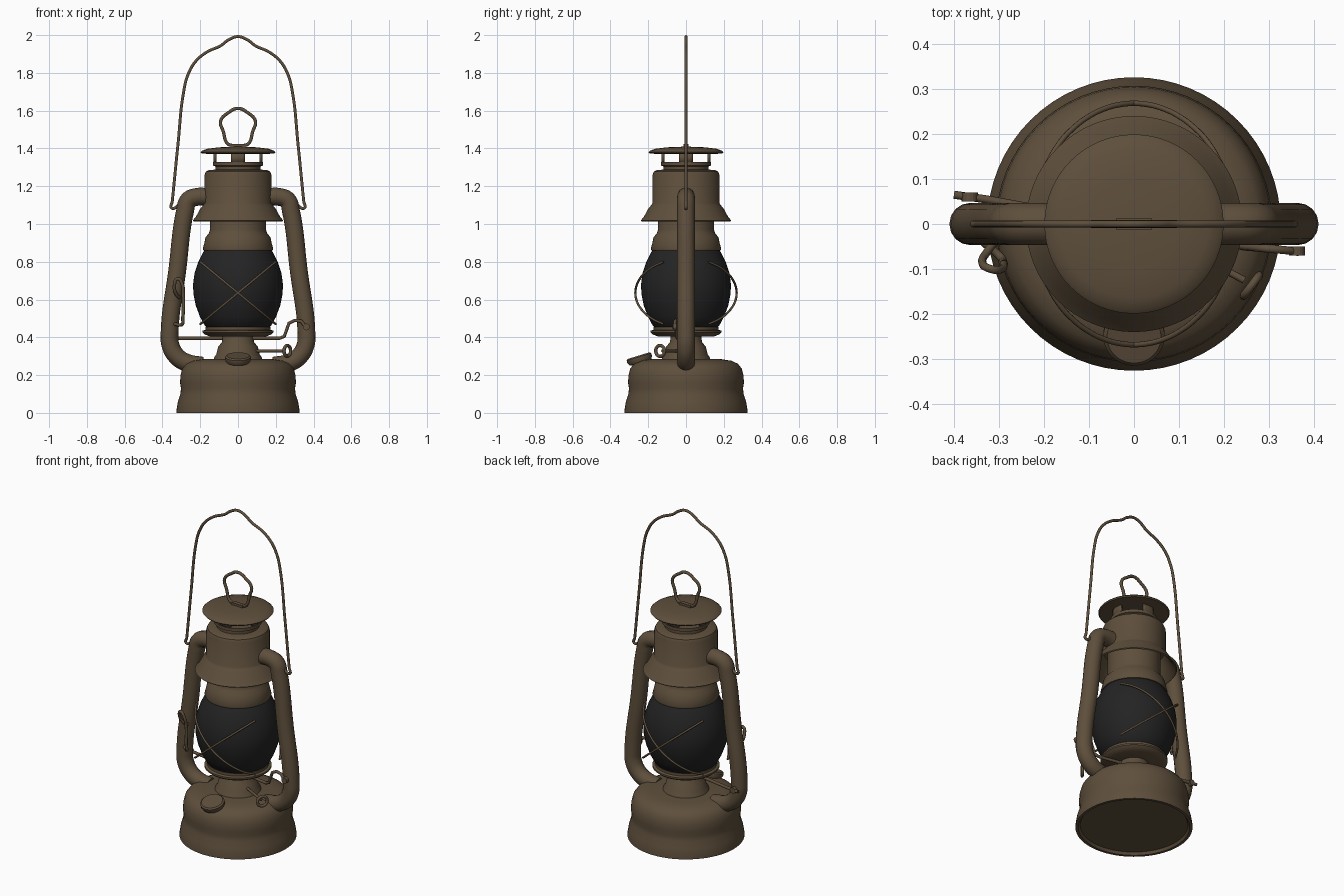
import bpy
import bmesh
import math
from mathutils import Vector, Matrix

cube = bpy.data.objects.get("Cube")
if cube:
    bpy.data.objects.remove(cube)

SEGMENTS = 64


def make_material(name, color):
    mat = bpy.data.materials.new(name)
    mat.use_nodes = True
    mat.diffuse_color = color
    mat.node_tree.nodes["Principled BSDF"].inputs["Base Color"].default_value = color
    return mat


bronze = make_material("aged bronze", (0.112, 0.078, 0.045, 1))
smoked = make_material("smoked glass", (0.017, 0.017, 0.018, 1))


def activate(obj):
    bpy.ops.object.select_all(action="DESELECT")
    obj.select_set(True)
    bpy.context.view_layer.objects.active = obj


def add_mesh(name, bm, mat, angle=35):
    mesh = bpy.data.meshes.new(name)
    bm.to_mesh(mesh)
    bm.free()
    obj = bpy.data.objects.new(name, mesh)
    bpy.context.collection.objects.link(obj)
    mesh.materials.append(mat)
    activate(obj)
    bpy.ops.object.shade_smooth_by_angle(angle=math.radians(angle))
    return obj


def revolve(profile):
    """Spin (radius, height) points around the z axis."""
    bm = bmesh.new()
    verts = [bm.verts.new((r, 0, z)) for r, z in profile]
    edges = [bm.edges.new(pair) for pair in zip(verts, verts[1:])]
    bmesh.ops.spin(bm, geom=verts + edges, cent=(0, 0, 0), axis=(0, 0, 1),
                   angle=math.tau, steps=SEGMENTS)
    bmesh.ops.remove_doubles(bm, verts=bm.verts, dist=0.0002)
    bmesh.ops.recalc_face_normals(bm, faces=bm.faces)
    return bm


def lathe(name, profile, mat=bronze):
    return add_mesh(name, revolve(profile), mat)


def tube(name, points, radius, cyclic=False, smooth=True, sides=3):
    """Sweep a round section along a path."""
    curve = bpy.data.curves.new(name, "CURVE")
    curve.dimensions = "3D"
    curve.bevel_depth = radius
    curve.bevel_resolution = sides
    curve.use_fill_caps = True
    curve.resolution_u = 8
    spline = curve.splines.new("BEZIER")
    spline.bezier_points.add(len(points) - 1)
    for bp, co in zip(spline.bezier_points, points):
        bp.co = co
        bp.handle_left_type = bp.handle_right_type = "AUTO" if smooth else "VECTOR"
    spline.use_cyclic_u = cyclic
    curve.materials.append(bronze)
    obj = bpy.data.objects.new(name, curve)
    bpy.context.collection.objects.link(obj)
    activate(obj)
    bpy.ops.object.convert(target="MESH")
    obj = bpy.context.object
    bpy.ops.object.shade_smooth_by_angle(angle=math.radians(45))
    return obj


# Fuel tank with flared foot and rounded shoulder
lathe("fuel_tank", [(0, 0.015), (0.3, 0.015), (0.31, 0), (0.326, 0), (0.326, 0.012),
                    (0.318, 0.06), (0.305, 0.1), (0.302, 0.13), (0.307, 0.16),
                    (0.304, 0.2), (0.295, 0.235), (0.275, 0.26), (0.24, 0.276),
                    (0.19, 0.284), (0, 0.286)])

# Burner cone and the plate under the globe
lathe("burner", [(0.13, 0.28), (0.125, 0.295), (0.115, 0.31), (0.105, 0.35),
                 (0.085, 0.375), (0.08, 0.41), (0, 0.41)])
lathe("globe_plate", [(0, 0.405), (0.15, 0.405), (0.175, 0.415), (0.187, 0.425),
                      (0.187, 0.435), (0.172, 0.44), (0.172, 0.455), (0, 0.455)])

# Globe and its top collar
lathe("globe", [(0.16, 0.45), (0.175, 0.46), (0.202, 0.51), (0.224, 0.57), (0.236, 0.63),
                (0.238, 0.68), (0.23, 0.74), (0.21, 0.8), (0.185, 0.85), (0.17, 0.87)], smoked)
lathe("globe_collar", [(0.16, 0.86), (0.183, 0.86), (0.186, 0.87), (0.178, 0.9),
                       (0.172, 0.93), (0.155, 0.95), (0.148, 0.97), (0.148, 1.14)])

# Chimney hood with flared skirt, open underneath
lathe("chimney_hood", [(0.14, 1.13), (0.165, 1.12), (0.185, 1.08), (0.215, 1.03),
                       (0.235, 1.013), (0.24, 1.018), (0.222, 1.04), (0.2, 1.08),
                       (0.184, 1.1), (0.177, 1.11), (0.177, 1.26), (0.17, 1.277),
                       (0.155, 1.285), (0.12, 1.288), (0.12, 1.305), (0.133, 1.31),
                       (0.133, 1.328), (0.1, 1.328)])

# Vent posts: a band keeping only the four axis-aligned strips
bm = revolve([(0.13, 1.32), (0.13, 1.38)])
gaps = [f for f in bm.faces
        if min(abs(f.calc_center_median().x), abs(f.calc_center_median().y)) > 0.036]
bmesh.ops.delete(bm, geom=gaps, context="FACES")
posts = add_mesh("vent_posts", bm, bronze)
shell = posts.modifiers.new("thickness", "SOLIDIFY")
shell.thickness = 0.01

# Rain cap with hanging loop
lathe("rain_cap", [(0, 1.373), (0.13, 1.37), (0.193, 1.373), (0.199, 1.38),
                   (0.19, 1.388), (0.165, 1.398), (0.1, 1.406), (0, 1.41)])
bpy.ops.mesh.primitive_cube_add(size=1, location=(0, 0, 1.41))
clip = bpy.context.object
clip.name = "loop_clip"
clip.scale = (0.08, 0.025, 0.025)
clip.data.materials.append(bronze)
tube("cap_loop", [(-0.03, 0, 1.415), (-0.055, 0, 1.425), (-0.078, 0, 1.49), (-0.092, 0, 1.545),
                  (-0.05, 0, 1.59), (0, 0, 1.612), (0.05, 0, 1.59), (0.092, 0, 1.545),
                  (0.078, 0, 1.49), (0.055, 0, 1.425), (0.03, 0, 1.415)], 0.009)

# Side air tubes
for side, label in ((1, "left"), (-1, "right")):
    path = [(0.15, 1.143), (0.22, 1.143), (0.262, 1.125), (0.28, 1.07), (0.322, 0.75),
            (0.362, 0.43), (0.358, 0.36), (0.325, 0.3), (0.27, 0.265), (0.19, 0.25)]
    tube(label + "_air_tube", [(side * x, 0, z) for x, z in path], 0.047, sides=6)

# Bail handle
half = [(0.3, 1.115), (0.352, 1.085), (0.348, 1.12), (0.318, 1.42), (0.286, 1.71),
        (0.265, 1.79), (0.225, 1.86), (0.165, 1.91), (0.09, 1.945), (0.05, 1.975)]
bail = [(-x, 0, z) for x, z in half] + [(0, 0, 1.992)] + [(x, 0, z) for x, z in reversed(half)]
tube("bail_handle", bail, 0.008)

# Crossed guard wires on the front and back of the globe
for face, label in ((-1, "front"), (1, "back")):
    for slant, lean in ((1, "rising"), (-1, "falling")):
        path = []
        for i in range(-6, 7):
            t = i / 6
            x = 0.2 * t
            reach = 0.268 - 0.035 * t * t
            path.append((slant * x, face * math.sqrt(reach ** 2 - x * x), 0.635 + 0.165 * t))
        tube(f"{label}_{lean}_guard_wire", path, 0.006)

# Globe lifting lever running across the lantern
tube("lift_lever", [(-0.4, 0.065, 0.395), (-0.33, 0.055, 0.395), (0.22, -0.045, 0.395),
                    (0.245, -0.05, 0.405), (0.27, -0.052, 0.475), (0.3, -0.055, 0.49),
                    (0.335, -0.058, 0.485), (0.365, -0.062, 0.445)], 0.009, smooth=False)
for name, spot in (("left_lever_stop", (0.362, -0.06, 0.455)),
                   ("right_lever_stop", (-0.365, 0.06, 0.395))):
    bpy.ops.mesh.primitive_cylinder_add(vertices=16, radius=0.018, depth=0.02, location=spot,
                                        rotation=(math.pi / 2, 0, 0))
    stop = bpy.context.object
    stop.name = name
    stop.data.materials.append(bronze)

# Side latch wire
tube("side_latch", [(-0.335, -0.04, 0.47), (-0.295, -0.075, 0.47), (-0.292, -0.085, 0.5),
                    (-0.29, -0.09, 0.63), (-0.295, -0.1, 0.68), (-0.318, -0.1, 0.71),
                    (-0.337, -0.085, 0.67), (-0.325, -0.06, 0.625), (-0.31, -0.04, 0.61)], 0.009)

# Wick adjuster stem and ring
stem_end = Vector((0.245, -0.125, 0.328))
tube("wick_stem", [(0.05, -0.02, 0.328), stem_end], 0.008, smooth=False)
axis = Vector((0.8, -0.6, 0))
bpy.ops.mesh.primitive_torus_add(major_radius=0.029, minor_radius=0.009, major_segments=24,
                                 minor_segments=8, location=stem_end + axis * 0.02,
                                 rotation=axis.to_track_quat("Z", "Y").to_euler())
ring = bpy.context.object
ring.name = "wick_ring"
ring.data.materials.append(bronze)
bpy.ops.object.shade_smooth()

# Tilted filler cap on the tank shoulder
filler = lathe("filler_cap", [(0, -0.07), (0.045, -0.07), (0.045, -0.02), (0.06, -0.015),
                              (0.068, 0), (0.068, 0.015), (0.06, 0.022), (0, 0.022)])
filler.matrix_world = (Matrix.Translation((0, -0.245, 0.282))
                       @ Matrix.Rotation(math.radians(17), 4, "X"))
